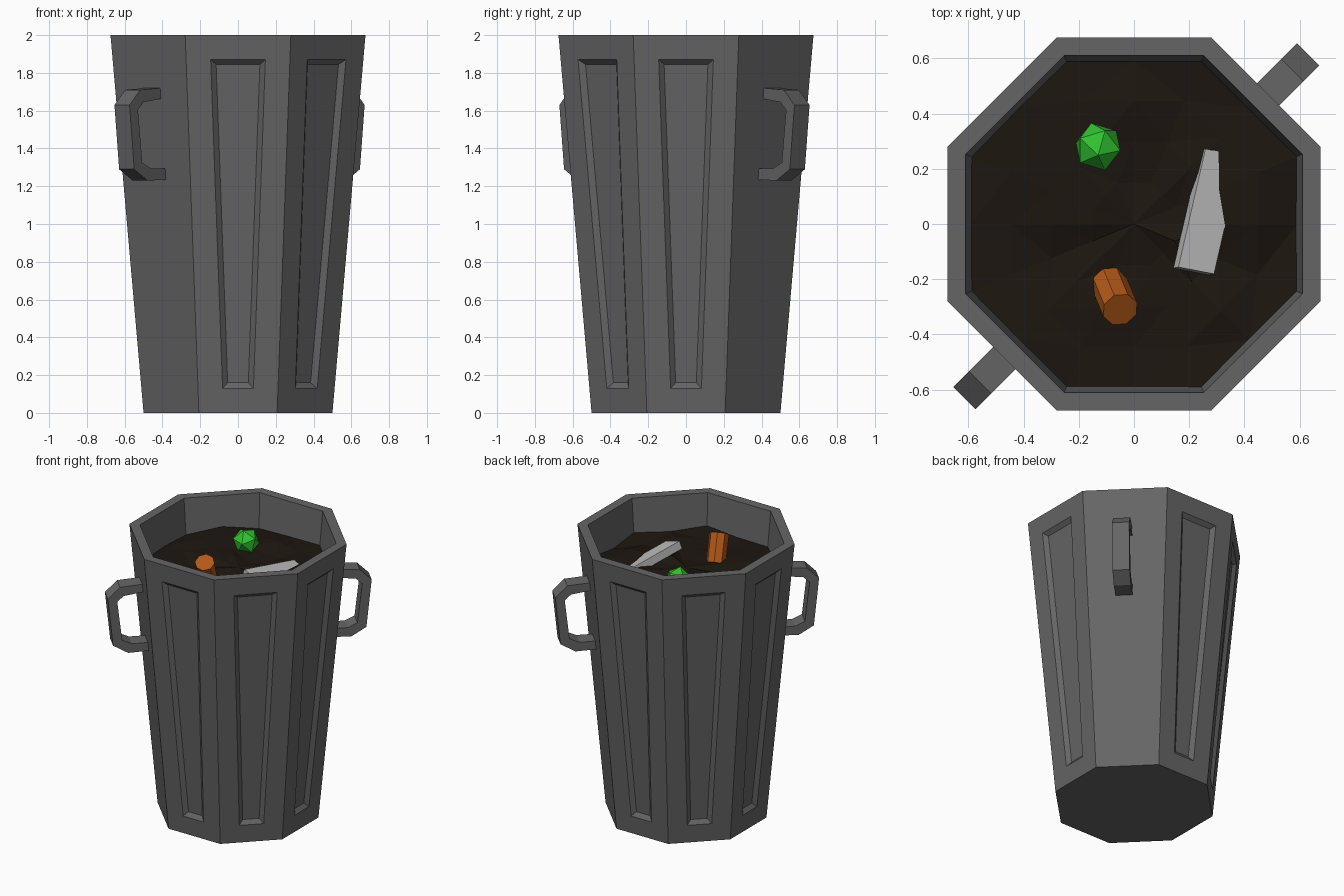
import bpy, bmesh, math, random
from mathutils import Vector, Matrix

if "Cube" in bpy.data.objects:
    bpy.data.objects.remove(bpy.data.objects["Cube"])

random.seed(4)


def material(name, rgb):
    m = bpy.data.materials.new(name)
    m.diffuse_color = (*rgb, 1)
    m.use_nodes = True
    m.node_tree.nodes["Principled BSDF"].inputs["Base Color"].default_value = m.diffuse_color
    return m


def add_object(name, bm, mat):
    bmesh.ops.recalc_face_normals(bm, faces=bm.faces)
    me = bpy.data.meshes.new(name)
    bm.to_mesh(me)
    bm.free()
    me.materials.append(mat)
    ob = bpy.data.objects.new(name, me)
    bpy.context.collection.objects.link(ob)
    return ob


def octagon(bm, apothem, z):
    r = apothem / math.cos(math.pi / 8)
    return [bm.verts.new((r * math.cos(math.pi / 8 + k * math.pi / 4),
                          r * math.sin(math.pi / 8 + k * math.pi / 4), z)) for k in range(8)]


def bridge(bm, a, b):
    n = len(a)
    return [bm.faces.new((a[k], a[(k + 1) % n], b[(k + 1) % n], b[k])) for k in range(n)]


def solid(bm, outline, offset):
    """Closed prism from an outline and an extrusion vector."""
    a = [bm.verts.new(p) for p in outline]
    b = [bm.verts.new(Vector(p) + offset) for p in outline]
    bm.faces.new(a)
    bm.faces.new(b[::-1])
    bridge(bm, a, b)


metal = material("metal", (0.13, 0.13, 0.13))
soil = material("soil", (0.012, 0.008, 0.005))
green = material("green", (0.03, 0.55, 0.03))
orange = material("orange", (0.45, 0.1, 0.01))
pale = material("pale", (0.5, 0.5, 0.5))

# Tapered bin with a hollow top and recessed panels on six sides
bm = bmesh.new()
bottom = octagon(bm, 0.5, 0)
top = octagon(bm, 0.675, 2)
lip = octagon(bm, 0.61, 2)
floor = octagon(bm, 0.575, 1.6)
sides = bridge(bm, bottom, top)
bridge(bm, top, lip)
bridge(bm, lip, floor)
bm.faces.new(bottom[::-1])
bm.faces.new(floor)
bmesh.ops.recalc_face_normals(bm, faces=bm.faces)
panels = [f for k, f in enumerate(sides) if k not in (0, 4)]
bmesh.ops.inset_individual(bm, faces=panels, thickness=0.13, use_even_offset=True)
bmesh.ops.inset_individual(bm, faces=panels, thickness=0.028, depth=-0.025, use_even_offset=True)
add_object("bin_body", bm, metal)

# Handles on two opposite diagonal sides (radius, height profile)
profile = [(0.63, 1.721), (0.80, 1.71), (0.88, 1.63), (0.845, 1.29), (0.745, 1.23), (0.59, 1.235),
           (0.59, 1.295), (0.72, 1.295), (0.785, 1.325), (0.817, 1.605), (0.775, 1.645), (0.63, 1.665)]
across = Vector((1, -1, 0)).normalized()
for name, s in (("back_right_handle", 1), ("front_left_handle", -1)):
    bm = bmesh.new()
    out = Vector((s, s, 0)).normalized()
    solid(bm, [out * r - across * 0.045 + Vector((0, 0, z)) for r, z in profile], across * 0.113)
    add_object(name, bm, metal)

# Lumpy contents surface
bm = bmesh.new()
rings = []
for frac in (0.25, 0.5, 0.75, 1.0):
    ring = []
    for k in range(16):
        r = 0.594 * frac * (1 / math.cos(math.pi / 8) if k % 2 else 1)
        a = k * math.pi / 8
        ring.append(bm.verts.new((r * math.cos(a), r * math.sin(a), 1.758 + random.uniform(-0.025, 0.025))))
    rings.append(ring)
for a, b in zip(rings, rings[1:]):
    bridge(bm, a, b)
centre = bm.verts.new((0, 0, 1.76))
for k in range(16):
    bm.faces.new((centre, rings[0][k], rings[0][(k + 1) % 16]))
bmesh.ops.triangulate(bm, faces=bm.faces)
add_object("contents", bm, soil)

# Green ball
bm = bmesh.new()
bmesh.ops.create_icosphere(bm, subdivisions=1, radius=0.09,
                           matrix=Matrix.Translation((-0.13, 0.28, 1.81)) @ Matrix.Rotation(0.35, 4, 'X'))
add_object("ball", bm, green)

# Tilted can
axis = Vector((0.2, -0.48, 0.85)).normalized()
bm = bmesh.new()
bmesh.ops.create_cone(bm, cap_ends=True, segments=8, radius1=0.066, radius2=0.066, depth=0.2,
                      matrix=Matrix.Translation(Vector((-0.05, -0.31, 1.90)) - axis * 0.1)
                      @ axis.to_track_quat('Z', 'Y').to_matrix().to_4x4())
add_object("can", bm, orange)

# Plank half sunk in the contents
o = Vector((0.161, -0.156, 1.847))
u = Vector((0.129, -0.025, -0.044))
v = Vector((0.098, 0.428, -0.067))
bm = bmesh.new()
solid(bm, [o, o + u, o + u + v * 0.91, o + u * 0.63 + v, o + v], u.cross(v).normalized() * -0.055)
add_object("plank", bm, pale)
